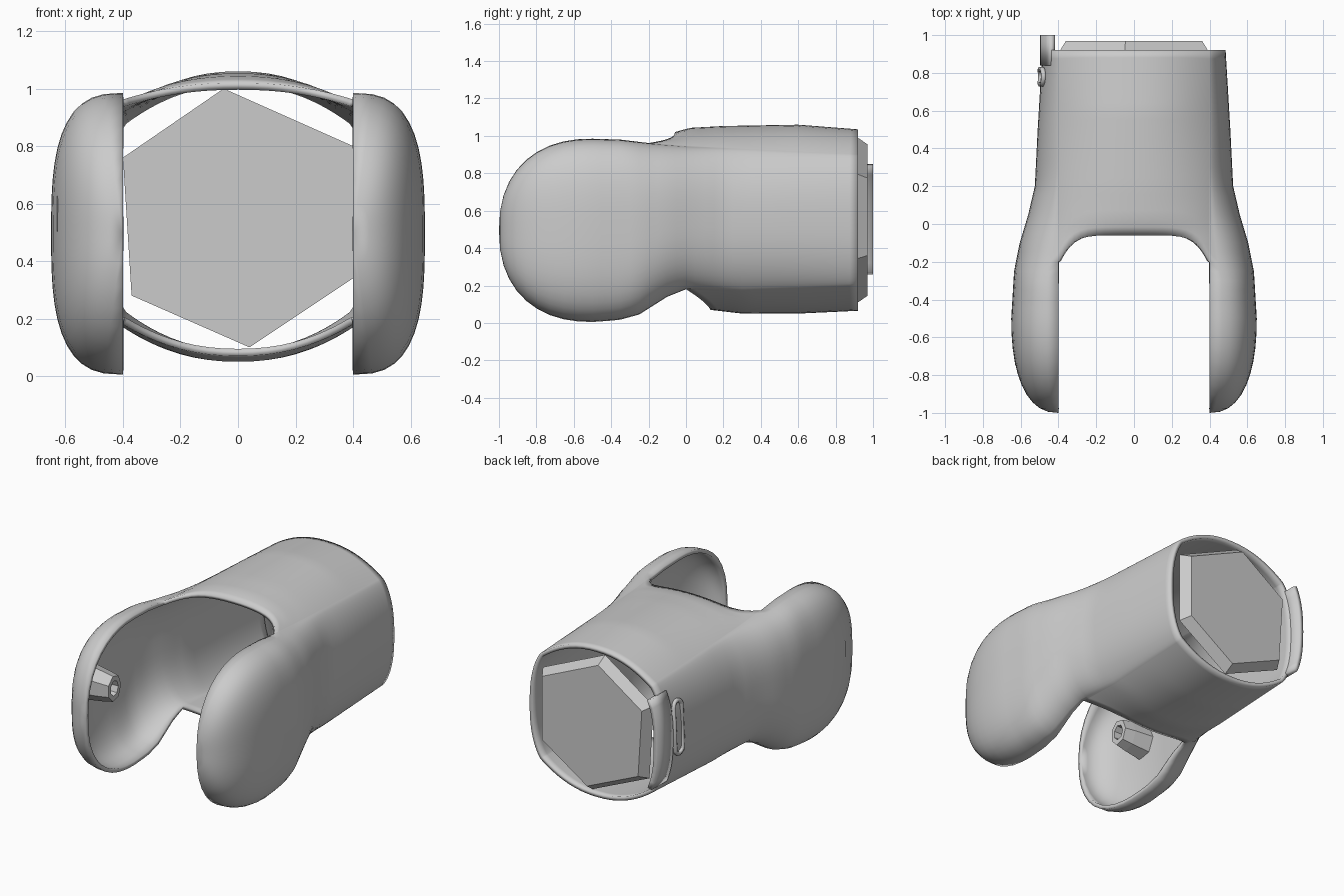
import bpy, bmesh, math

if "Cube" in bpy.data.objects:
    bpy.data.objects.remove(bpy.data.objects["Cube"], do_unlink=True)

grey = bpy.data.materials.new("plain grey")
grey.use_nodes = True
grey.diffuse_color = (0.6, 0.6, 0.6, 1)
grey.node_tree.nodes["Principled BSDF"].inputs["Base Color"].default_value = (0.6, 0.6, 0.6, 1)

BACK, RIM = 0.92, 0.4          # rear end of the sleeve, inner plane of the cheeks


def interp(points, y):
    """Piecewise linear lookup with eased ends."""
    if y <= points[0][0]:
        return points[0][1]
    for (a, va), (b, vb) in zip(points, points[1:]):
        if y <= b:
            return va + (vb - va) * (y - a) / (b - a)
    return points[-1][1]


def finish(name, bm, thickness=0, smooth=True):
    mesh = bpy.data.meshes.new(name)
    bm.to_mesh(mesh)
    bm.free()
    ob = bpy.data.objects.new(name, mesh)
    bpy.context.collection.objects.link(ob)
    mesh.materials.append(grey)
    if thickness:
        mod = ob.modifiers.new("wall", "SOLIDIFY")
        mod.thickness, mod.offset = thickness, -1
    if smooth:
        bpy.ops.object.select_all(action="DESELECT")
        ob.select_set(True)
        bpy.context.view_layer.objects.active = ob
        bpy.ops.object.shade_smooth_by_angle(angle=math.radians(40))
    return ob


def add_grid(bm, rows):
    """Skin a list of equally long point rows with quads."""
    verts = [[bm.verts.new(p) for p in row] for row in rows]
    for r0, r1 in zip(verts, verts[1:]):
        for i in range(len(r0) - 1):
            bm.faces.new((r0[i], r0[i + 1], r1[i + 1], r1[i]))


def orient(bm):
    """Weld seams and face the open surface outward."""
    bmesh.ops.remove_doubles(bm, verts=bm.verts, dist=0.0008)
    bmesh.ops.recalc_face_normals(bm, faces=bm.faces)
    outer = max(bm.faces, key=lambda f: abs(f.calc_center_median().x))
    if outer.normal.x * outer.calc_center_median().x < 0:
        bmesh.ops.reverse_faces(bm, faces=bm.faces)


# Side outline, crown lines and half width along the length
top_edge = [(-0.5, 0.985), (-0.35, 0.98), (-0.2, 0.962), (0, 0.945), (0.3, 0.93), (BACK, 0.9)]
low_edge = [(-0.5, 0.005), (-0.36, 0.015), (-0.25, 0.045), (-0.1, 0.14), (0, 0.18), (0.3, 0.17), (BACK, 0.2)]
crown = [(-0.06, 1.02), (0.02, 1.043), (0.2, 1.053), (0.6, 1.06), (BACK, 1.035)]
keel = [(0.13, 0.07), (0.3, 0.05), (0.6, 0.05), (BACK, 0.065)]
width = [(-0.5, 0.65), (-0.25, 0.635), (-0.1, 0.605), (0.05, 0.56), (0.2, 0.525), (0.5, 0.51), (BACK, 0.485)]


def side_point(y, t):
    """Point on the +x flank; t runs from -1 (lower edge) to 1 (upper edge)."""
    zt, zb, w = interp(top_edge, y), interp(low_edge, y), interp(width, y)
    if y < -0.5:
        f = max(0, 1 - (-(y + 0.5) / 0.5) ** 2.3)
        half = 0.49 * f ** (1 / 2.3)
        zt, zb = 0.495 + half, 0.495 - half
        w = RIM + 0.25 * f ** 0.42
    k = min(1, max(0, (y + 0.3) / 0.6))
    e = 0.36 + 0.44 * k
    x = RIM + (w - RIM) * max(0, 1 - abs(t) ** (3 - 0.5 * k)) ** e
    return x, y, (zt + zb) / 2 + t * (zt - zb) / 2


# Shell: two bowl-shaped cheeks flowing into a sleeve
cheek_y = [-0.5 - 0.5 * math.cos(i / 10 * math.pi / 2) for i in range(10)]
stations = cheek_y + [-0.5 + 0.05 * i for i in range(28)] + [0.875, BACK]
ts = [math.sin(i / 12 * math.pi / 2) for i in range(-12, 13)]
shell = bmesh.new()
for s in (1, -1):
    add_grid(shell, [[(s * x, py, z) for x, py, z in (side_point(y, t) for t in ts)]
                     for y in stations])


def bridge(start, reach, power, edge_t, line):
    """Roof or floor panel between the flanks, with a curved front edge."""
    rows = []
    for y in [v for v in stations if v >= start - 0.001]:
        row = []
        for i in range(-12, 13):
            u = math.sin(i / 12 * math.pi / 2)
            shift = reach * (1 - abs(u) ** power) * (BACK - y) / (BACK - start)
            ze = side_point(y, edge_t)[2]
            z = ze + (interp(line, y + shift) - ze) * (1 - abs(u) ** 2.2)
            row.append((RIM * u, y + shift, z))
        rows.append(row)
    add_grid(shell, rows)


bridge(-0.2, 0.14, 6, 1, crown)
bridge(0.0, 0.13, 3, -1, keel)
orient(shell)
finish("sleeve_and_cheeks", shell, 0.025)

# Six-sided tapered plug closing the rear
plug = bmesh.new()
corners = [(-0.05, 1.0), (0.4, 0.8), (0.4, 0.34), (0.04, 0.1), (-0.37, 0.28), (-0.4, 0.76)]
rings = [[plug.verts.new((x * k, y, 0.55 + (z - 0.55) * k)) for x, z in corners]
         for y, k in ((0.905, 1), (0.97, 0.9))]
for ring in rings:
    plug.faces.new(ring)
for i in range(6):
    j = (i + 1) % 6
    plug.faces.new((rings[0][i], rings[0][j], rings[1][j], rings[1][i]))
bmesh.ops.recalc_face_normals(plug, faces=plug.faces)
finish("rear_plug", plug, smooth=False)

# Curved lip projecting past the rear on the right
lip = bmesh.new()
lip_rows = []
for y in (0.84, 1.0):
    lip_rows.append([])
    for i in range(13):
        z = 0.26 + 0.59 * i / 12
        x = side_point(BACK, (z - 0.55) / 0.35)[0]
        lip_rows[-1].append((-x - 0.012, y, z))
add_grid(lip, lip_rows)
orient(lip)
finish("rear_lip", lip, 0.03)

# Upright oval loop on the right flank
loop = bpy.data.curves.new("side_loop", "CURVE")
loop.dimensions = "3D"
loop.bevel_depth, loop.bevel_resolution = 0.014, 1
spline = loop.splines.new("POLY")
spline.points.add(15)
for i, p in enumerate(spline.points):
    a = math.tau * (i + 0.5) / 16
    z = 0.6 + math.copysign(0.13, math.sin(a)) + 0.04 * math.sin(a)
    x = side_point(0.78, (z - 0.55) / 0.37)[0]
    p.co = (-x - 0.006, 0.78 + 0.04 * math.cos(a), z, 1)
spline.use_cyclic_u = True
loop.materials.append(grey)
bpy.context.collection.objects.link(bpy.data.objects.new("side_loop", loop))

# Hollow faceted hub inside the right cheek
hub = bmesh.new()
hub_rings = [(-0.63, 0.12), (-0.5, 0.1), (-0.43, 0.085), (-0.43, 0.05), (-0.52, 0.04)]
add_grid(hub, [[(x, -0.66 + r * 0.8 * math.cos(math.tau * i / 7), 0.56 + r * math.sin(math.tau * i / 7))
                for i in range(8)] for x, r in hub_rings])
bmesh.ops.remove_doubles(hub, verts=hub.verts, dist=0.0008)
bmesh.ops.holes_fill(hub, edges=hub.edges, sides=0)
bmesh.ops.recalc_face_normals(hub, faces=hub.faces)
finish("cheek_hub", hub, smooth=False)
